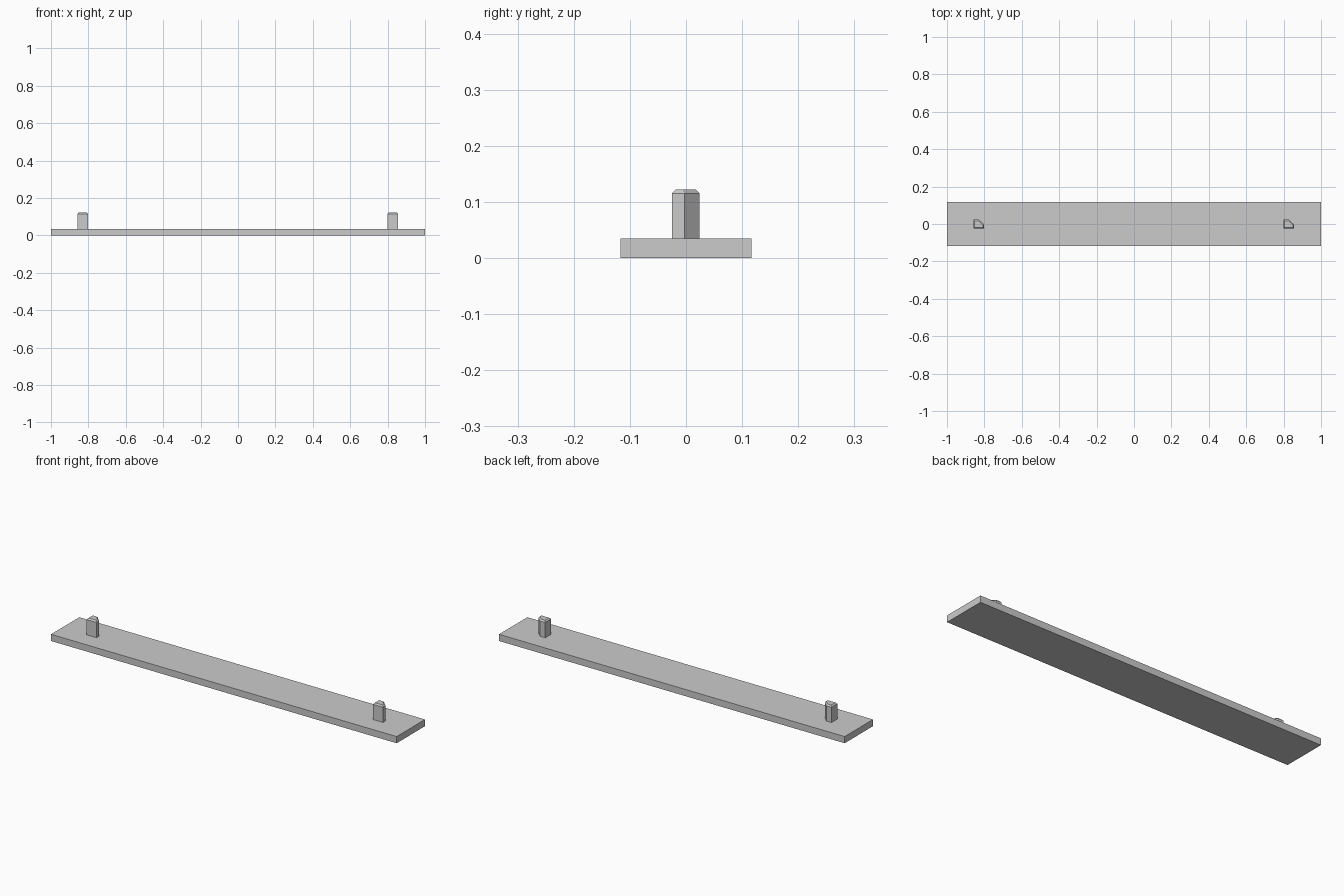
import bpy
import bmesh

cube = bpy.data.objects.get("Cube")
if cube:
    bpy.data.objects.remove(cube, do_unlink=True)

# Single plain grey material
grey = bpy.data.materials.new("light grey")
grey.use_nodes = True
colour = (0.6, 0.6, 0.6, 1)
grey.diffuse_color = colour
grey.node_tree.nodes["Principled BSDF"].inputs["Base Color"].default_value = colour


def prism(name, rings, location):
    """Closed flat-faced solid lofted through rings of (outline, height)."""
    bm = bmesh.new()
    loops = [[bm.verts.new((x, y, z)) for x, y in outline] for outline, z in rings]
    bm.faces.new(loops[0][::-1])
    bm.faces.new(loops[-1])
    n = len(loops[0])
    for low, high in zip(loops, loops[1:]):
        for i in range(n):
            j = (i + 1) % n
            bm.faces.new((low[i], low[j], high[j], high[i]))
    bmesh.ops.recalc_face_normals(bm, faces=bm.faces)
    mesh = bpy.data.meshes.new(name)
    bm.to_mesh(mesh)
    bm.free()
    mesh.materials.append(grey)
    obj = bpy.data.objects.new(name, mesh)
    obj.location = location
    bpy.context.collection.objects.link(obj)
    return obj


# Long flat base board
THICK = 0.035
board = [(-1, -0.117), (1, -0.117), (1, 0.117), (-1, 0.117)]
prism("base_board", [(board, 0), (board, THICK)], (0, 0, 0))

# Two keyed pegs: one clipped corner, bevelled top rim
peg = [(-0.029, -0.025), (0.029, -0.025), (0.029, -0.003), (0.001, 0.024), (-0.029, 0.024)]
rim = [(-0.022, -0.018), (0.022, -0.018), (0.022, -0.006), (-0.002, 0.017), (-0.022, 0.017)]
for name, x in (("right_peg", -0.83), ("left_peg", 0.827)):
    prism(name, [(peg, 0), (peg, 0.08), (rim, 0.087)], (x, 0, THICK))
